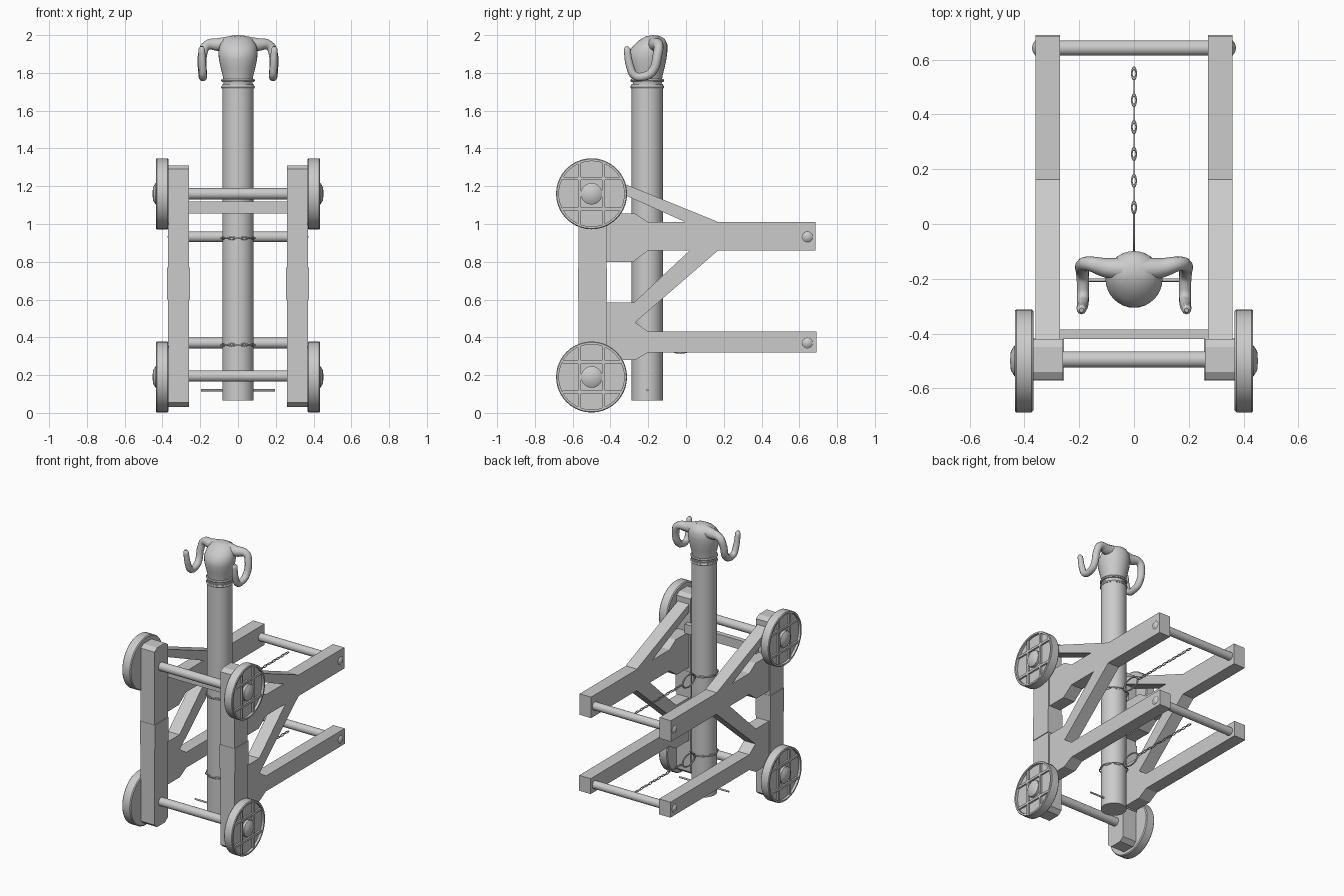
import bpy, bmesh, math
from mathutils import Vector, Matrix

if "Cube" in bpy.data.objects:
    bpy.data.objects.remove(bpy.data.objects["Cube"], do_unlink=True)

grey = bpy.data.materials.new("plain_grey")
grey.use_nodes = True
grey.diffuse_color = (0.6, 0.6, 0.6, 1)
grey.node_tree.nodes["Principled BSDF"].inputs["Base Color"].default_value = (0.6, 0.6, 0.6, 1)

SIDES = (("left", 1), ("right", -1))
RAM_Y = -0.205


def finish(name, bm, smooth=False):
    bmesh.ops.recalc_face_normals(bm, faces=bm.faces)
    mesh = bpy.data.meshes.new(name)
    bm.to_mesh(mesh)
    bm.free()
    mesh.materials.append(grey)
    obj = bpy.data.objects.new(name, mesh)
    bpy.context.collection.objects.link(obj)
    if smooth:
        bpy.ops.object.select_all(action='DESELECT')
        obj.select_set(True)
        bpy.context.view_layer.objects.active = obj
        bpy.ops.object.shade_smooth_by_angle(angle=math.radians(35))
    return obj


def box(name, lo, hi):
    lo, hi = Vector(lo), Vector(hi)
    bm = bmesh.new()
    bmesh.ops.create_cube(bm, size=1, matrix=Matrix.LocRotScale((lo + hi) / 2, None, hi - lo))
    return finish(name, bm)


def slab(name, outline, x0, x1):
    """Extrude a (y, z) outline across x."""
    bm = bmesh.new()
    face = bm.faces.new([bm.verts.new((x0, y, z)) for y, z in outline])
    out = bmesh.ops.extrude_face_region(bm, geom=[face])
    moved = [v for v in out["geom"] if isinstance(v, bmesh.types.BMVert)]
    bmesh.ops.translate(bm, verts=moved, vec=(x1 - x0, 0, 0))
    return finish(name, bm)


def lathe(name, profile, centre, axis, seg=32):
    """Revolve (radius, height) points about an axis through the centre."""
    bm = bmesh.new()
    verts = [bm.verts.new((r, 0, h)) for r, h in profile]
    edges = [bm.edges.new(pair) for pair in zip(verts, verts[1:])]
    bmesh.ops.spin(bm, geom=verts + edges, cent=(0, 0, 0), axis=(0, 0, 1),
                   angle=math.tau, steps=seg, use_duplicate=False)
    bmesh.ops.remove_doubles(bm, verts=bm.verts, dist=0.0001)
    turn = Vector(axis).to_track_quat('Z', 'Y').to_matrix().to_4x4()
    bm.transform(Matrix.Translation(centre) @ turn)
    return finish(name, bm, True)


def rod(name, y, z, radius, half):
    return lathe(name, [(0, -half), (radius, -half), (radius, half), (0, half)],
                 (0, y, z), (1, 0, 0), 20)


def ring(name, centre, major, minor, turn=Matrix(), stretch=1, seg=32):
    profile = [(major + minor * math.cos(a * math.tau / 6), minor * math.sin(a * math.tau / 6))
               for a in range(7)]
    obj = lathe(name, profile, (0, 0, 0), (0, 0, 1), seg)
    obj.data.transform(Matrix.Translation(centre) @ turn @ Matrix.Diagonal((1, stretch, 1, 1)))
    return obj


# Timber side frames
post = [(-0.57, 0.055), (-0.54, 0.03), (-0.45, 0.03), (-0.42, 0.055),
        (-0.42, 1.29), (-0.45, 1.31), (-0.54, 1.31), (-0.57, 1.29)]
upper_beam = [(-0.43, 0.8), (-0.28, 0.8), (-0.2, 0.86), (0.685, 0.86),
              (0.685, 1.01), (-0.2, 1.01), (-0.27, 1.055), (-0.43, 1.055)]
lower_beam = [(-0.43, 0.28), (-0.27, 0.28), (-0.2, 0.32), (0.69, 0.32), (0.69, 0.43),
              (-0.2, 0.43), (-0.27, 0.48), (-0.27, 0.585), (-0.43, 0.585)]
lower_brace = [(-0.28, 0.47), (0.17, 0.86), (0.17, 0.88), (0.02, 0.88), (0.02, 0.86), (-0.28, 0.58)]
upper_brace = [(0.02, 1.0), (0.17, 1.0), (0.16, 1.015), (-0.43, 1.255), (-0.43, 1.2)]

for side, s in SIDES:
    slab(side + "_post", post, s * 0.26, s * 0.37)
    box(side + "_post_plate", (s * 0.315 - 0.06, -0.572, 0.6), (s * 0.315 + 0.06, -0.418, 0.77))
    for name, outline in (("upper_beam", upper_beam), ("lower_beam", lower_beam),
                          ("lower_brace", lower_brace), ("upper_brace", upper_brace)):
        slab(side + "_" + name, outline, s * 0.27, s * 0.36)

    # Wheels with a raised rim, crossed straps and a tapered hub
    for level, z in (("upper", 1.16), ("lower", 0.19)):
        wheel = side + "_" + level + "_wheel"
        lathe(wheel, [(0, 0.368), (0.182, 0.368), (0.188, 0.374), (0.188, 0.43), (0.184, 0.435),
                      (0.173, 0.435), (0.173, 0.418), (0, 0.418)], (0, -0.5, z), (s, 0, 0), 40)
        lathe(wheel + "_hub", [(0, 0.41), (0.057, 0.41), (0.057, 0.436), (0.035, 0.45), (0, 0.453)],
              (0, -0.5, z), (s, 0, 0), 20)
        for i, o in enumerate((-1, 1)):
            xs = sorted((s * 0.416, s * 0.43))
            y = -0.5 + o * 0.063
            box(wheel + "_upright_strap_%d" % i, (xs[0], y - 0.008, z - 0.163), (xs[1], y + 0.008, z + 0.163))
            h = z + o * 0.08
            box(wheel + "_level_strap_%d" % i, (xs[0], -0.655, h - 0.008), (xs[1], -0.345, h + 0.008))

# Crossbars and axles
box("front_crossbar", (-0.28, -0.42, 1.055), (0.28, -0.385, 1.12))
rod("upper_axle", -0.495, 1.16, 0.03, 0.42)
rod("lower_axle", -0.495, 0.195, 0.03, 0.42)
for level, z in (("upper", 0.932), ("lower", 0.37)):
    lathe(level + "_back_rod", [(0, -0.373), (0.016, -0.369), (0.028, -0.36), (0.028, 0.36),
                                (0.016, 0.369), (0, 0.373)], (0, 0.643, z), (1, 0, 0), 20)

# Ram log, handle pin and neck collars
lathe("ram_log", [(0, 0.065), (0.083, 0.065), (0.083, 1.74), (0, 1.74)], (0, RAM_Y, 0), (0, 0, 1))
rod("handle_pin", RAM_Y, 0.12, 0.006, 0.195)
for i, z in enumerate((1.725, 1.76)):
    ring("neck_collar_%d" % i, (0, RAM_Y, z), 0.082, 0.008)

# Chains: a wrap around the log, a ring and a run of links to the back
for level, z in (("upper", 0.925), ("lower", 0.36)):
    for i in range(16):
        a = i * math.tau / 16
        spot = (0.086 * math.cos(a), RAM_Y + 0.086 * math.sin(a), z)
        turn = Matrix.Rotation(a, 4, 'Z') @ Matrix.Rotation(i % 2 * math.pi / 2, 4, 'Y')
        ring("%s_wrap_link_%d" % (level, i), spot, 0.007, 0.003, turn, 2.5, 10)
    flip = Matrix.Rotation(math.pi / 2, 4, 'Y')
    ring(level + "_chain_ring", (0, -0.03, z), 0.042, 0.005, flip, 1.6)
    for i in range(11):
        turn = flip if i % 2 else Matrix()
        ring("%s_chain_link_%d" % (level, i), (0, 0.06 + i * 0.049, z), 0.008, 0.003, turn, 2.4, 12)

# Animal head
head = lathe("ram_head", [(0, 1.73), (0.076, 1.74), (0.08, 1.78), (0.09, 1.82), (0.101, 1.87),
                          (0.104, 1.91), (0.096, 1.95), (0.075, 1.98), (0.04, 1.996), (0, 2.0)],
             (0, 0, 0), (0, 0, 1))
for v in head.data.vertices:
    lift = max(0, (v.co.z - 1.9) / 0.1)
    v.co.y = v.co.y * (1 - 0.1 * lift) + RAM_Y + 0.03 * lift
    if v.co.y < -0.2:
        v.co.z -= 0.2 * lift * (-0.2 - v.co.y)

# Curled horns
horn_path = [(0.02, -0.165, 1.955, 0.045), (0.10, -0.16, 1.95, 0.036), (0.165, -0.145, 1.945, 0.026),
             (0.187, -0.15, 1.9, 0.025), (0.188, -0.18, 1.805, 0.024), (0.186, -0.22, 1.782, 0.023),
             (0.186, -0.27, 1.785, 0.022), (0.188, -0.295, 1.83, 0.021), (0.192, -0.312, 1.925, 0.018),
             (0.192, -0.315, 1.94, 0.008)]
for side, s in SIDES:
    curve = bpy.data.curves.new(side + "_horn", 'CURVE')
    curve.dimensions = '3D'
    curve.bevel_depth = 1
    curve.bevel_resolution = 3
    curve.use_fill_caps = True
    curve.resolution_u = 5
    spline = curve.splines.new('BEZIER')
    spline.bezier_points.add(len(horn_path) - 1)
    for point, (x, y, z, r) in zip(spline.bezier_points, horn_path):
        point.co = (s * x, y, z)
        point.radius = r
        point.handle_left_type = point.handle_right_type = 'AUTO'
    curve.materials.append(grey)
    bpy.context.collection.objects.link(bpy.data.objects.new(side + "_horn", curve))
